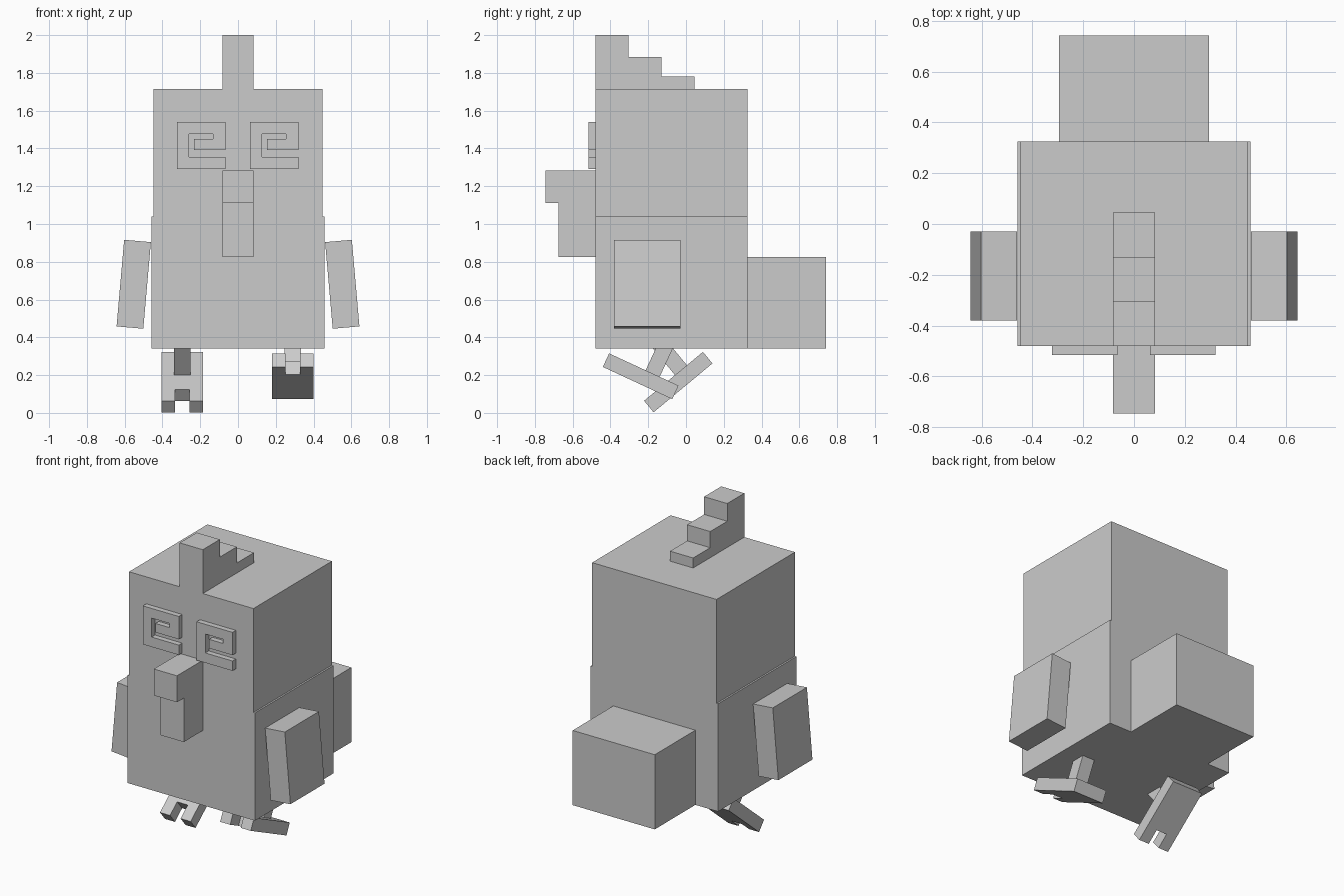
import bpy, bmesh
from math import radians
from mathutils import Matrix, Vector

cube = bpy.data.objects.get("Cube")
if cube:
    bpy.data.objects.remove(cube, do_unlink=True)

grey = bpy.data.materials.new("plain grey")
grey.use_nodes = True
grey.diffuse_color = (0.6, 0.6, 0.6, 1)
grey.node_tree.nodes["Principled BSDF"].inputs["Base Color"].default_value = (0.6, 0.6, 0.6, 1)


def prism(name, outline, axis, start, end, matrix=Matrix()):
    """Extrude a flat outline along one axis, from start to end."""
    def place(p, depth):
        co = list(p)
        co.insert("xyz".index(axis), depth)
        return Vector(co)

    bm = bmesh.new()
    face = bm.faces.new([bm.verts.new(place(p, start)) for p in outline])
    ext = bmesh.ops.extrude_face_region(bm, geom=[face])
    verts = [g for g in ext["geom"] if isinstance(g, bmesh.types.BMVert)]
    bmesh.ops.translate(bm, verts=verts, vec=place((0, 0), end - start))
    bmesh.ops.recalc_face_normals(bm, faces=bm.faces)
    mesh = bpy.data.meshes.new(name)
    bm.to_mesh(mesh)
    bm.free()
    mesh.materials.append(grey)
    obj = bpy.data.objects.new(name, mesh)
    bpy.context.collection.objects.link(obj)
    obj.matrix_world = matrix
    return obj


def box(name, x, y, z, matrix=Matrix()):
    rect = [(x[0], y[0]), (x[1], y[0]), (x[1], y[1]), (x[0], y[1])]
    return prism(name, rect, "z", z[0], z[1], matrix)


# Body, head and tail
FRONT, BACK = -0.48, 0.325
box("body", (-0.458, 0.458), (FRONT, BACK), (0.34, 1.04))
box("head", (-0.447, 0.447), (FRONT, BACK), (1.04, 1.715))
box("tail", (-0.295, 0.295), (BACK, 0.742), (0.34, 0.825))

# Stepped crest and overhanging beak
prism("crest", [(FRONT, 1.715), (FRONT, 2), (-0.305, 2), (-0.305, 1.885), (-0.13, 1.885),
                (-0.13, 1.78), (0.045, 1.78), (0.045, 1.715)], "x", -0.083, 0.083)
prism("beak", [(FRONT, 0.825), (-0.675, 0.825), (-0.675, 1.11), (-0.745, 1.11),
               (-0.745, 1.282), (FRONT, 1.282)], "x", -0.083, 0.083)

# Raised spiral eyes, both turning the same way
spiral = [(0, 0), (0, 0.25), (0.258, 0.25), (0.258, 0.102), (0.09, 0.102), (0.09, 0.16),
          (0.19, 0.16), (0.19, 0.187), (0.063, 0.187), (0.063, 0.064), (0.258, 0.064), (0.258, 0)]
for side, x in (("right", -0.323), ("left", 0.063)):
    prism(side + "_eye", spiral, "y", -0.515, FRONT, Matrix.Translation((x, 0, 1.29)))

for side, s in (("right", -1), ("left", 1)):
    # Wings lean outwards at the bottom
    tilt = Matrix.Translation((s * 0.552, -0.205, 0.681)) @ Matrix.Rotation(radians(-5 * s), 4, "Y")
    box(side + "_wing", (-0.071, 0.071), (-0.175, 0.175), (-0.23, 0.23), tilt)

# Notched feet in mid stride, each with its leg square to the foot
foot = [(-0.11, 0), (-0.038, 0), (-0.038, 0.095), (0.038, 0.095), (0.038, 0), (0.11, 0),
        (0.11, 0.405), (-0.11, 0.405)]
for side, toe, angle in (("right", (-0.295, -0.222, 0.064), 39.7),
                         ("left", (0.29, -0.407, 0.315), -24.9)):
    pose = Matrix.Translation(toe) @ Matrix.Rotation(radians(angle), 4, "X")
    prism(side + "_foot", foot, "z", -0.079, 0, pose)
    box(side + "_leg", (-0.044, 0.044), (0.213, 0.295), (0, 0.23), pose)
